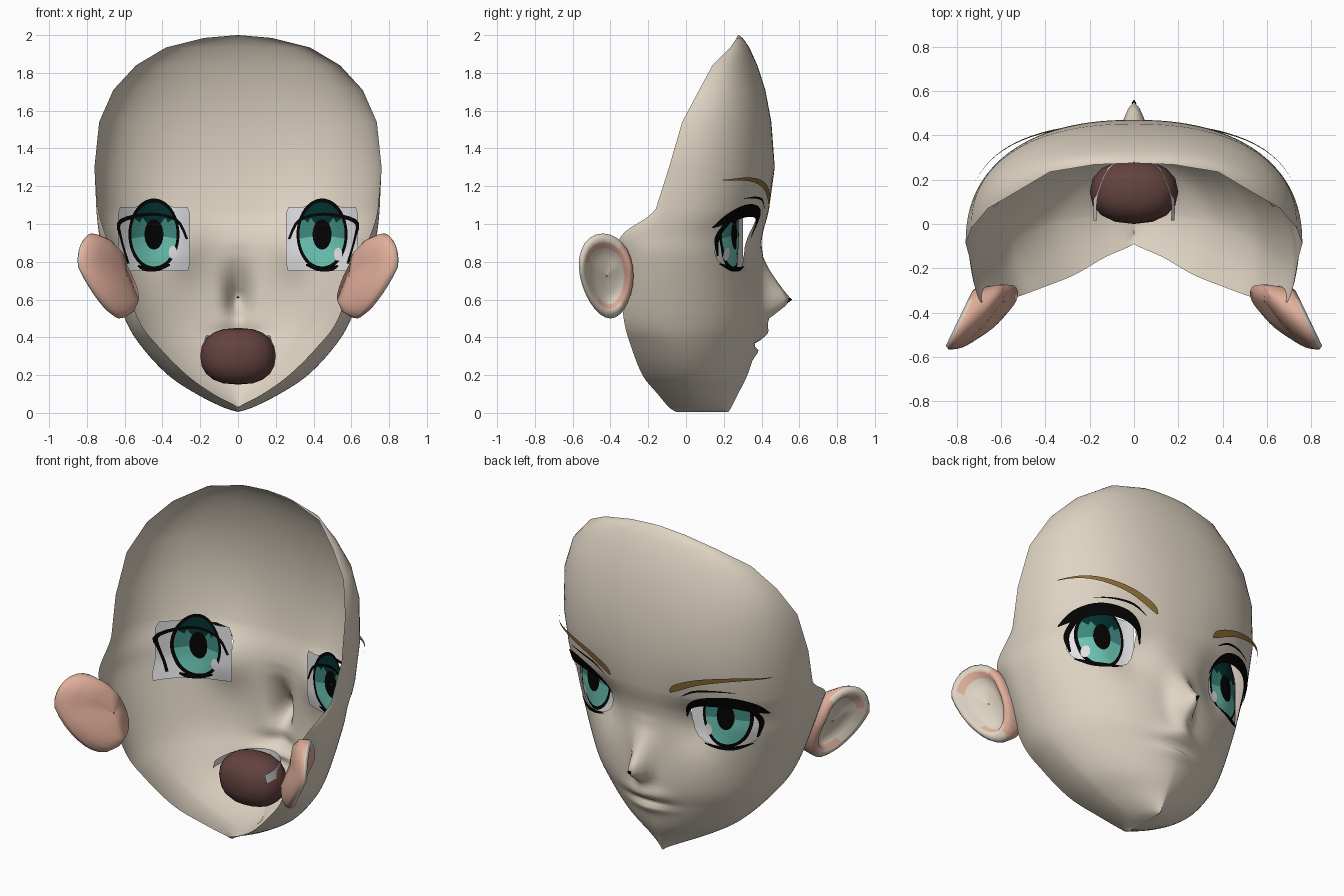
import bpy, bmesh, math
from mathutils import Vector

if "Cube" in bpy.data.objects:
    bpy.data.objects.remove(bpy.data.objects["Cube"])


def mat(name, c):
    m = bpy.data.materials.new(name)
    m.diffuse_color = (*c, 1)
    m.use_nodes = True
    m.node_tree.nodes["Principled BSDF"].inputs["Base Color"].default_value = m.diffuse_color
    return m


SKIN = mat("skin", (.74, .66, .55))
PINK = mat("ear pink", (.76, .43, .33))
MAROON = mat("mouth maroon", (.125, .055, .05))
BROWN = mat("brow brown", (.27, .16, .04))
BLACK = mat("lash black", (.001, .001, .001))
WHITE = mat("eye white", (.85, .85, .87))
DARK = mat("dark teal", (.001, .03, .03))
MID = mat("mid teal", (.05, .25, .22))
LIGHT = mat("light teal", (.15, .56, .46))

# face sections: z, front y, half width, y at widest, rear edge x, rear edge y, roundness
ROWS = [
    (2.0, .28, .005, .275, .005, .275, 2), (1.985, .30, .18, .268, .18, .268, 2),
    (1.935, .335, .38, .235, .38, .235, 2), (1.84, .378, .54, .14, .54, .14, 2.1),
    (1.71, .42, .66, .07, .66, .07, 2.2), (1.54, .452, .735, -.02, .735, -.02, 2.3),
    (1.3, .47, .76, -.09, .76, -.09, 2.3), (1.08, .44, .75, -.10, .74, -.16, 2.2),
    (.94, .405, .735, -.15, .70, -.34, 2.15), (.8, .395, .71, -.16, .63, -.36, 2.1),
    (.5, .40, .60, -.12, .53, -.33, 1.95), (.35, .37, .51, -.06, .42, -.29, 1.8),
    (.2, .325, .37, 0, .27, -.23, 1.65), (.1, .275, .22, .03, .13, -.15, 1.5),
    (.03, .24, .08, .06, 0, -.09, 1.4), (.005, .225, 0, .08, 0, -.05, 1.4)]


def section(s):
    """Section table: straight on the forehead, smooth below."""
    i = min(int(s), len(ROWS) - 2)
    t = s - i
    p = [ROWS[max(0, min(len(ROWS) - 1, i + k))] for k in (-1, 0, 1, 2)]
    if s < 7:
        return [b + (c - b) * t for b, c in zip(p[1], p[2])]
    return [.5 * (2 * b + (c - a) * t + (2 * a - 5 * b + 4 * c - d) * t * t
                  + (3 * b - a - 3 * c + d) * t ** 3) for a, b, c, d in zip(*p)]


def gauss(v, s):
    return math.exp(-(v / s) ** 2)


def relief(x, z):
    """Nose, lips and eye sockets, added to the face depth."""
    nose = [(.9, 0), (.82, .015), (.75, .05), (.66, .11), (.6, .158), (.565, .125), (.5, .04), (.4, 0)]
    d = 0
    for (z1, d1), (z0, d0) in zip(nose, nose[1:]):
        if z0 <= z <= z1:
            d = (d0 + (d1 - d0) * (z - z0) / (z1 - z0)) * gauss(x, .055 + .12 * max(0, z - .6))
    lips = .035 * gauss(z - .42, .04) - .025 * gauss(z - .36, .015) + .02 * gauss(z - .325, .03)
    return d + lips * gauss(x, .12) - .055 * gauss(x - .3, .13) * gauss(z - .87, .15)


def face_y(x, z):
    x = abs(x)
    lo, hi = 0, len(ROWS) - 1
    for _ in range(25):
        m = (lo + hi) / 2
        lo, hi = (m, hi) if section(m)[0] > z else (lo, m)
    _, yf, w, yw, _, _, n = section(lo)
    return yw + (yf - yw) * max(0, 1 - (x / w) ** n) ** (1 / n) + relief(x, z)


def grid(name, rows, mats, rule=None, closed=False, mirror=True):
    """Quad surface through rows of points; rule(row, centre) picks the colour."""
    bm = bmesh.new()
    vs = [[bm.verts.new(p) for p in r] for r in rows]
    n = len(rows[0])
    for i in range(len(rows) - 1):
        for j in range(n if closed else n - 1):
            k = (j + 1) % n
            f = bm.faces.new((vs[i][j], vs[i][k], vs[i + 1][k], vs[i + 1][j]))
            f.smooth = True
            if rule:
                f.material_index = rule(i, f.calc_center_median())
    bmesh.ops.remove_doubles(bm, verts=bm.verts, dist=.0004)
    me = bpy.data.meshes.new(name)
    bm.to_mesh(me)
    bm.free()
    for m in mats:
        me.materials.append(m)
    ob = bpy.data.objects.new(name, me)
    bpy.context.collection.objects.link(ob)
    if mirror:
        md = ob.modifiers.new("mirror", "MIRROR")
        md.merge_threshold = .001
    return ob


# face shell, right half mirrored
shell = []
for k in list(range(0, 56, 8)) + list(range(56, (len(ROWS) - 1) * 8 + 1)):
    z, yf, w, yw, xe, ye, n = section(k / 8)
    w, xe = max(w, 0), max(xe, 0)
    row = []
    for j in range(41):
        t = j / 40 * math.pi / 2
        x = w * math.sin(t) ** (2 / n)
        row.append((x, yw + (yf - yw) * max(0, math.cos(t)) ** (2 / n) + relief(x, z), z))
    for j in range(1, 9):
        s = j / 8
        row.append((w + (xe - w) * s * s, yw + (ye - yw) * s, z))
    shell.append(row)
face = grid("face_shell", shell, [SKIN])

# eye opening cut through the shell
hole = []
for i in range(18):
    a = i / 18 * math.tau
    c, s = math.cos(a), math.sin(a)
    hole.append((.445 + .175 * math.copysign(abs(c) ** .75, c), .912 + .145 * math.copysign(abs(s) ** .75, s)))
planes = []
for (x0, z0), (x1, z1) in zip(hole, hole[1:] + hole[:1]):
    planes.append((Vector((x0, 0, z0)), Vector((z1 - z0, 0, x0 - x1)).normalized()))
bm = bmesh.new()
bm.from_mesh(face.data)
for co, no in planes:
    near = [f for f in bm.faces if abs(f.calc_center_median().x - .445) < .21
            and abs(f.calc_center_median().z - .91) < .18 and f.calc_center_median().y > -.05]
    geom = near + list({e for f in near for e in f.edges}) + list({v for f in near for v in f.verts})
    bmesh.ops.bisect_plane(bm, geom=geom, dist=1e-5, plane_co=co, plane_no=no)
inside = [f for f in bm.faces if f.calc_center_median().y > 0
          and all((f.calc_center_median() - co).dot(no) < 0 for co, no in planes)]
bmesh.ops.delete(bm, geom=inside, context='FACES')
bm.to_mesh(face.data)
bm.free()


# eyes: pupil, iris, outline and white on one sunken sheet
def eye_y(x, z):
    return face_y(x, min(z, .87)) - .018


rings = []
for rx, rz in [(.001, .001), (.05, .08), (.085, .125), (.12, .17), (.135, .19)]:
    rings.append([(.445 + rx * math.sin(a), .945 + rz * math.cos(a)) for a in
                  [i / 48 * math.tau for i in range(48)]])
outer = []
for x, z in rings[-1]:
    dx, dz = x - .445, z - .945
    k = max(1, min(.19 / max(abs(dx), 1e-6), (.145 if dz > 0 else .195) / max(abs(dz), 1e-6)))
    outer.append((.445 + dx * k, .945 + dz * k))
rings += [[((a + c) / 2, (b + d) / 2) for (a, b), (c, d) in zip(rings[-1], outer)], outer]


def eye_colour(i, c):
    if i in (0, 3):
        return 0
    if i > 3:
        return 4
    return 1 if c.z > 1.02 else 2 if c.z > .93 else 3


grid("eye", [[(x, eye_y(x, z), z) for x, z in r] for r in rings], [BLACK, DARK, MID, LIGHT, WHITE], eye_colour, True)

# eye highlights, same side on both eyes
for cx, cz in [(.53, .84), (-.345, .85)]:
    for off in (.004, -.004):
        rows = []
        for r in (.02, 1):
            pts = [(cx + r * .022 * math.sin(i * math.pi / 6), cz + r * .035 * math.cos(i * math.pi / 6))
                   for i in range(12)]
            rows.append([(x, eye_y(x, z) + off, z) for x, z in pts])
        grid("eye_highlight", rows, [WHITE], None, True, False)


# lashes, lid lines and brows as ribbons of x, z, width lying on the face
def ribbon(name, pts, off, m, surf=face_y):
    fine = []
    for i in range(len(pts) - 1):
        p = [Vector(pts[max(0, min(len(pts) - 1, i + k))]) for k in (-1, 0, 1, 2)]
        for q in range(5 if i == len(pts) - 2 else 4):
            t = q / 4
            fine.append(.5 * (2 * p[1] + (p[2] - p[0]) * t + (2 * p[0] - 5 * p[1] + 4 * p[2] - p[3]) * t * t
                              + (3 * p[1] - p[0] - 3 * p[2] + p[3]) * t ** 3))
    rows = [[], [], []]
    for i, p in enumerate(fine):
        d = fine[min(i + 1, len(fine) - 1)] - fine[max(i - 1, 0)]
        nx, nz = Vector((-d.y, d.x)).normalized()
        for r, k in zip(rows, (.5, 0, -.5)):
            x, z = p.x + nx * p.z * k, p.y + nz * p.z * k
            r.append((x, surf(x, z) + off, z))
    grid(name, rows, [m])


ribbon("upper_lash", [(.25, .93, .006), (.28, 1.0, .025), (.35, 1.05, .05), (.45, 1.07, .065),
                      (.54, 1.065, .07), (.615, 1.03, .06), (.665, .98, .006)], .01, BLACK)
ribbon("outer_lash_line", [(.60, 1.03, .03), (.625, .93, .022), (.60, .83, .008)], .006, BLACK)
ribbon("lower_lash", [(.34, .775, .006), (.42, .762, .02), (.5, .762, .024), (.58, .79, .006)], .006, BLACK)
ribbon("lid_crease", [(.26, 1.08, .004), (.34, 1.125, .012), (.45, 1.14, .01), (.55, 1.135, .003)], .006, BLACK)
# lid lines showing behind the eye sheet
ribbon("inner_lid_line", [(.27, .92, .012), (.325, 1.02, .016), (.46, 1.052, .016), (.62, 1.015, .022),
                          (.62, .93, .012), (.58, .79, .012)], -.006, BLACK, eye_y)
ribbon("inner_lower_line", [(.36, .785, .01), (.42, .765, .025), (.49, .763, .025), (.53, .78, .01)],
       -.006, BLACK, eye_y)
ribbon("eyebrow", [(.2, 1.10, .012), (.24, 1.135, .04), (.36, 1.19, .035), (.5, 1.225, .026),
                   (.62, 1.238, .016), (.715, 1.232, .004)], .015, BROWN,
       lambda x, z: face_y(x, z) + .055 * max(0, (x - .25) / .47) ** 2)

# nose mark
grid("nose_mark", [[(0, .535, .622), (.011, .545, .602), (0, .53, .575)],
                   [(0, .535, .622), (0, .562, .60), (0, .53, .575)]], [BLACK])

# ears: bowl, rim and pink back closing against the head
EAR = [(.02, -.05, 0), (.42, -.05, 0), (.66, -.025, 0), (.78, .01, 0), (.9, .02, 0), (1, 0, 0),
       (.98, -.03, 0), (.86, -.075, .025), (.6, -.115, .06), (.02, -.12, .07)]
ear = []
for sc, dx, dy in EAR:
    ring = []
    for i in range(28):
        a = i / 28 * math.tau
        y = -.42 + dy + .142 * sc * math.cos(a) * (1 + .15 * math.sin(a)) - .02 * math.sin(a) * sc
        z = .725 + .225 * sc * math.sin(a)
        ring.append((.70 + .48 * (-.28 - y) - .45 * max(0, .78 - z) + dx, y, z))
    ear.append(ring)
grid("ear", ear, [SKIN, PINK],
     lambda i, c: 1 if i >= 5 or (i == 2 and abs(c.z - .7) > .1) or (i in (2, 3, 4) and c.y > -.35) else 0, True)


# mouth cavity
def pw(v, e):
    return math.copysign(abs(v) ** e, v)


grid("mouth_cavity", [[(.2 * pw(math.sin(b), .8) * pw(math.cos(a), .9),
                        .145 + .145 * pw(math.sin(b), .8) * pw(math.sin(a), .9),
                        .3 + .15 * pw(math.cos(b), .9))
                       for a in [i / 16 * math.tau for i in range(16)]]
                      for b in [k / 10 * math.pi for k in range(11)]], [MAROON], None, True, False)

# upper teeth strip
grid("upper_teeth", [[(r * math.sin(a), .06 + .25 * math.cos(a), z) for a in
                      [math.radians(-100 + 10 * i) for i in range(21)]]
                     for r, z in ((.17, .41), (.185, .36))], [WHITE], None, False, False)
